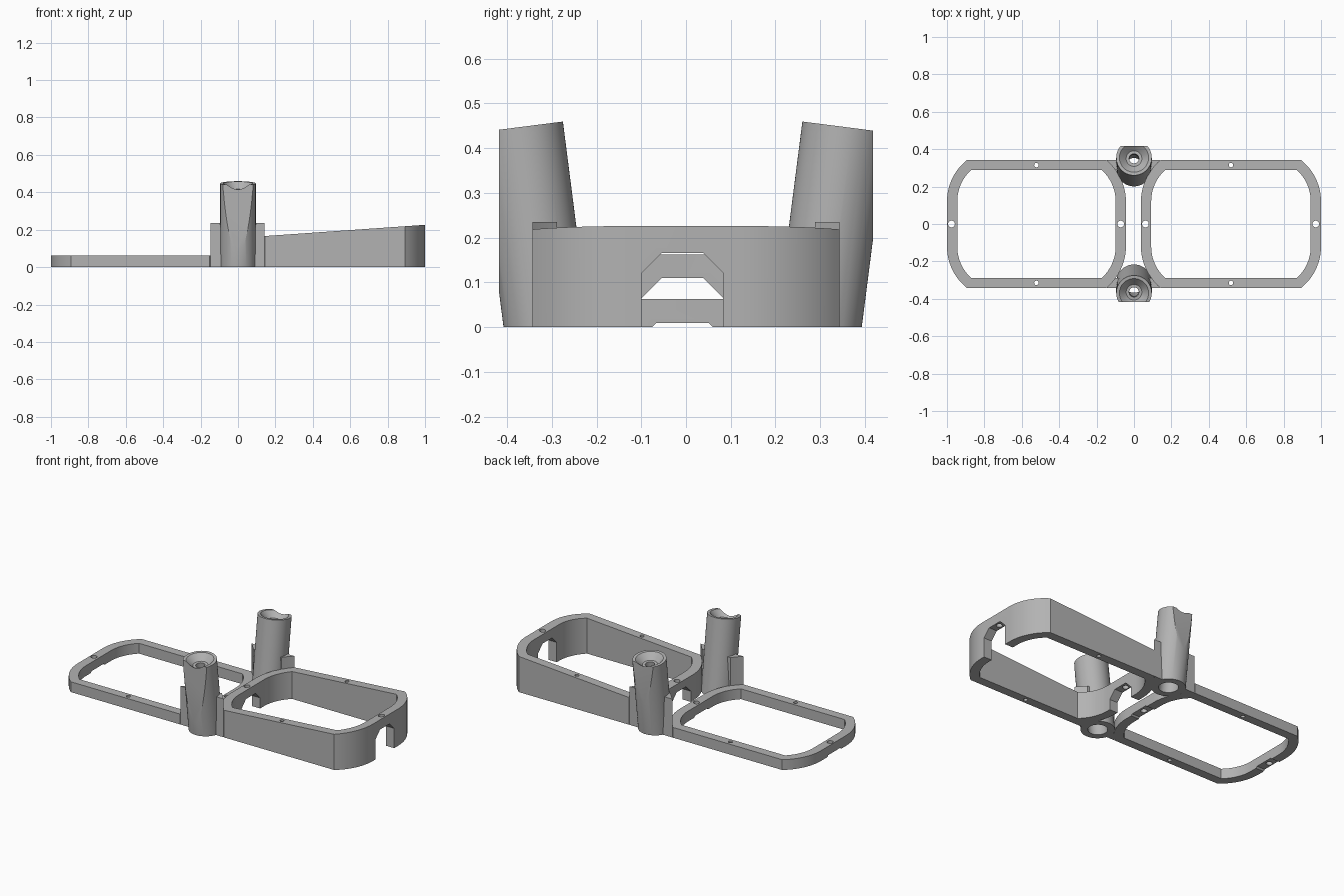
import bpy, bmesh, math
from mathutils import Matrix, Vector

cube = bpy.data.objects.get("Cube")
if cube:
    bpy.data.objects.remove(cube)

grey = bpy.data.materials.new("plain grey")
grey.use_nodes = True
COLOUR = (0.45, 0.45, 0.45, 1)
grey.diffuse_color = COLOUR
grey.node_tree.nodes["Principled BSDF"].inputs["Base Color"].default_value = COLOUR


def make_object(name, bm):
    bmesh.ops.recalc_face_normals(bm, faces=bm.faces[:])
    mesh = bpy.data.meshes.new(name)
    bm.to_mesh(mesh)
    bm.free()
    mesh.materials.append(grey)
    ob = bpy.data.objects.new(name, mesh)
    bpy.context.collection.objects.link(ob)
    return ob


def prism(name, points, depth):
    """Close a 3D outline and extrude it along the depth vector."""
    bm = bmesh.new()
    face = bm.faces.new([bm.verts.new(p) for p in points])
    new = bmesh.ops.extrude_face_region(bm, geom=[face])["geom"]
    bmesh.ops.translate(bm, vec=Vector(depth),
                        verts=[g for g in new if isinstance(g, bmesh.types.BMVert)])
    return make_object(name, bm)


def lathe(name, profile, steps=64):
    """Solid of revolution about z from (radius, height) pairs."""
    bm = bmesh.new()
    rings = [[bm.verts.new((r * math.cos(a), r * math.sin(a), z))
              for a in (2 * math.pi * i / steps for i in range(steps))]
             for r, z in profile]
    for low, high in zip(rings, rings[1:]):
        for i in range(steps):
            j = (i + 1) % steps
            bm.faces.new((low[i], low[j], high[j], high[i]))
    bm.faces.new(rings[0])
    bm.faces.new(rings[-1])
    return make_object(name, bm)


def box(name, low, high):
    (x0, y0, z0), (x1, y1, z1) = low, high
    return prism(name, [(x0, y0, z0), (x1, y0, z0), (x1, y1, z0), (x0, y1, z0)],
                 (0, 0, z1 - z0))


def combine(ob, tool, operation="DIFFERENCE"):
    mod = ob.modifiers.new("cut", "BOOLEAN")
    mod.operation, mod.object, mod.solver = operation, tool, "EXACT"
    bpy.context.view_layer.objects.active = ob
    bpy.ops.object.modifier_apply(modifier=mod.name)
    bpy.data.objects.remove(tool)


def finish(ob):
    bpy.ops.object.select_all(action="DESELECT")
    ob.select_set(True)
    bpy.context.view_layer.objects.active = ob
    bpy.ops.object.shade_smooth_by_angle(angle=math.radians(25))


FLAT, SIDE, BOW, RIM = 0.12, 0.343, 0.284, 0.055


def outline(x0, x1, inset, z):
    """Straight sided loop with bowed ends, shrunk by inset."""
    r = BOW - inset
    sweep = math.asin((SIDE - inset - FLAT) / r)
    arc = [(r * math.cos(sweep * i / 12), FLAT + r * math.sin(sweep * i / 12))
           for i in range(13)]
    right = [(x1 - BOW + x, y) for x, y in arc]
    left = [(x0 + BOW - x, y) for x, y in reversed(arc)]
    half = right + left
    return [(x, y, z) for x, y in half] + [(x, -y, z) for x, y in reversed(half)]


def frame(name, x0, x1, height, slope):
    """Rim whose top is height + slope * x, with screw holes."""
    ob = prism(name, outline(x0, x1, 0, 0), (0, 0, 1))
    for v in ob.data.vertices:
        if v.co.z > 0.5:
            v.co.z = height + slope * v.co.x
    combine(ob, prism("opening", outline(x0, x1, RIM, -0.1), (0, 0, 1)))
    mid = (x0 + x1) / 2
    holes = [(x0 + 0.024, 0, 0.018), (x1 - 0.028, 0, 0.018),
             (mid, 0.315, 0.012), (mid, -0.315, 0.012)]
    for x, y, r in holes:
        drill = lathe("drill", [(r, -0.1), (r, 0.5)], 24)
        drill.data.transform(Matrix.Translation((x, y, 0)))
        combine(ob, drill)
    return ob


def notch(ob, x, half, top, chamfer):
    """Chamfered opening through one end, open at the bottom."""
    profile = [(-half, -0.1), (half, -0.1), (half, top - chamfer),
               (half - chamfer, top), (chamfer - half, top), (-half, top - chamfer)]
    combine(ob, prism("notch", [(x - 0.08, y - 0.008, z) for y, z in profile],
                      (0.16, 0, 0)))


# Low flat frame
low_frame = frame("low_frame", -1, -0.043, 0.063, 0)
for x in (-0.97, -0.07):
    notch(low_frame, x, 0.068, 0.009, 0.009)
finish(low_frame)

# Tall frame with sloping top
tall_frame = frame("tall_frame", 0.037, 1, 0.156, 0.07)
notch(tall_frame, 0.97, 0.091, 0.166, 0.045)
notch(tall_frame, 0.066, 0.091, 0.110, 0.045)
finish(tall_frame)

# Leaning sockets, each with the bridge plate that ties the frames together
LEAN, LENGTH, CLIP = math.radians(7.3), 0.451, 0.418
for name, side, base in (("front_socket", -1, 0.312), ("back_socket", 1, 0.297)):
    place = Matrix.Translation((0, side * base, 0)) @ Matrix.Rotation(-side * LEAN, 4, "X")
    socket = lathe(name, [(0.095, -0.1), (0.095, LENGTH)])
    socket.data.transform(place)
    plan = [(-0.148, 0.343), (0.142, 0.343), (0.115, 0.315), (0.094, 0.288),
            (-0.1, 0.288), (-0.121, 0.315)]
    combine(socket, prism("bridge", [(x, side * y, 0) for x, y in plan],
                          (0, 0, 0.235)), "UNION")
    # Stepped bore with a flared mouth
    bore = lathe("bore", [(0.055, -0.2), (0.055, 0.37), (0.026, 0.37), (0.026, 0.415),
                          (0.042, 0.415), (0.075, LENGTH - 0.003), (0.095, LENGTH + 0.017)])
    bore.data.transform(place)
    combine(socket, bore)
    # Flat outer face and level foot
    combine(socket, box("foot_trim", (-0.5, -1, -0.5), (0.5, 1, 0)))
    y0, y1 = sorted((side * CLIP, side * 0.9))
    combine(socket, box("side_trim", (-0.5, y0, -0.5), (0.5, y1, 1)))
    finish(socket)
